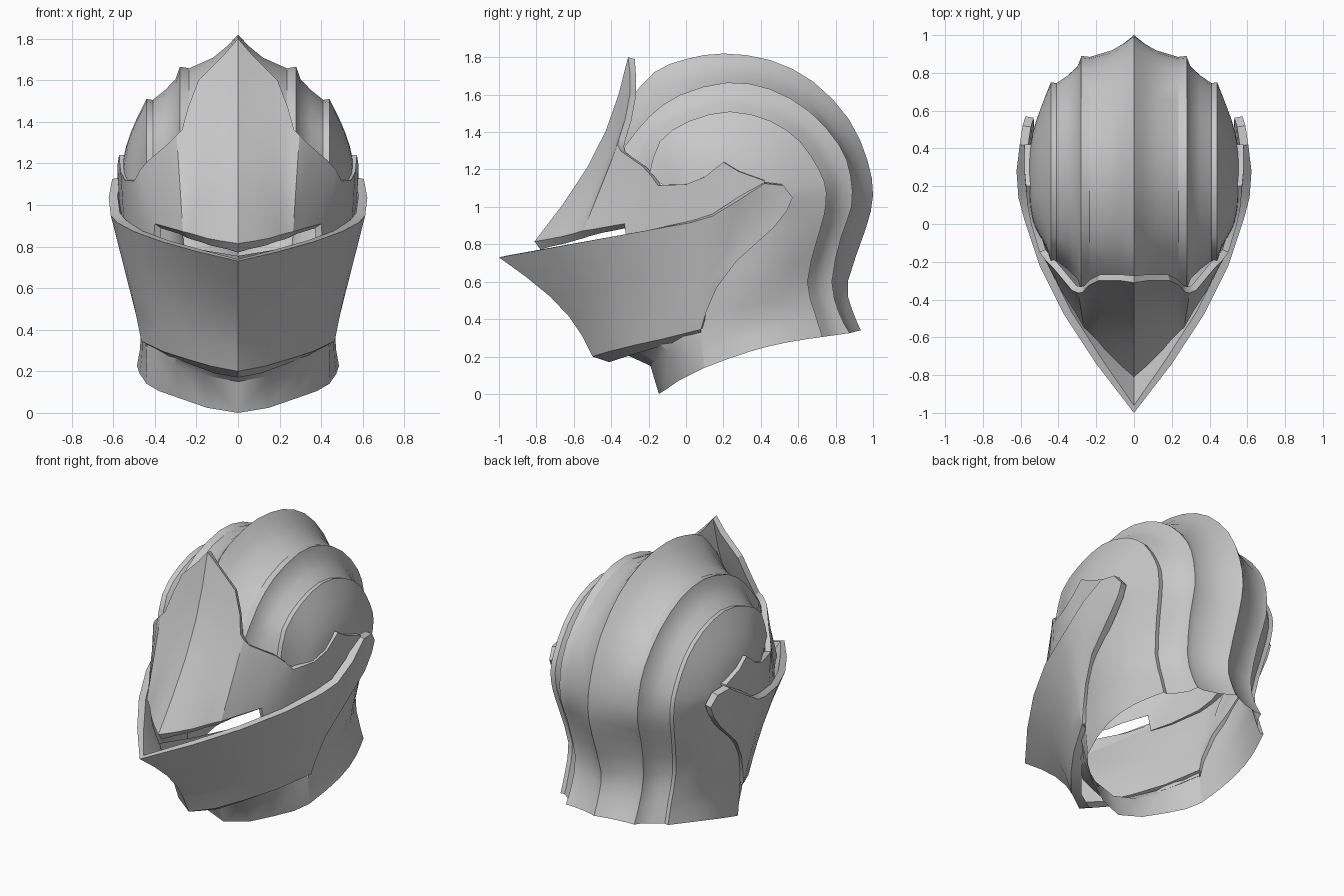
import bpy, math
from mathutils import Vector

if "Cube" in bpy.data.objects:
    bpy.data.objects.remove(bpy.data.objects["Cube"])

steel = bpy.data.materials.new("grey_steel")
steel.diffuse_color = (0.58, 0.58, 0.58, 1)
steel.use_nodes = True
steel.node_tree.nodes["Principled BSDF"].inputs["Base Color"].default_value = steel.diffuse_color
CENTRE = Vector((0, 0.25, 0.85))


def half_shell(name, columns, thickness=0.0, angle=30):
    """Skin equal-length columns of points, mirror across x, optionally thicken inward."""
    n = len(columns[0])
    verts = [Vector(p) for col in columns for p in col]
    faces = [(i * n + j, i * n + j + 1, (i + 1) * n + j + 1, (i + 1) * n + j)
             for i in range(len(columns) - 1) for j in range(n - 1)]
    mesh = bpy.data.meshes.new(name)
    mesh.from_pydata(verts, [], faces)
    mesh.update()
    if sum((p.center - CENTRE).dot(p.normal) * p.area for p in mesh.polygons) < 0:
        mesh.flip_normals()
    mesh.materials.append(steel)
    ob = bpy.data.objects.new(name, mesh)
    bpy.context.collection.objects.link(ob)
    mir = ob.modifiers.new("mirror", 'MIRROR')
    mir.use_clip = True
    mir.merge_threshold = 0.002
    if thickness:
        sol = ob.modifiers.new("thickness", 'SOLIDIFY')
        sol.thickness = thickness
        sol.offset = -1
        sol.use_even_offset = True
    bpy.ops.object.select_all(action='DESELECT')
    ob.select_set(True)
    bpy.context.view_layer.objects.active = ob
    bpy.ops.object.convert(target='MESH')
    bpy.ops.object.shade_smooth_by_angle(angle=math.radians(angle))
    return ob


def smooth_path(pts, steps=2):
    """Catmull-Rom through the points."""
    pts = [Vector(p) for p in pts]
    ext = [2 * pts[0] - pts[1]] + pts + [2 * pts[-1] - pts[-2]]
    out = []
    for i in range(1, len(ext) - 2):
        a, b, c, d = ext[i - 1:i + 3]
        for s in range(steps):
            t = s / steps
            out.append(0.5 * (2 * b + (c - a) * t + (2 * a - 5 * b + 4 * c - d) * t * t
                              + (3 * b - a - 3 * c + d) * t ** 3))
    return out + [pts[-1]]


def plate_columns(top, bottom, rows, sag, fade):
    """Columns between two edges; the middle is pulled back in y near the centre line."""
    cols = []
    for a, b in zip(top, bottom):
        a, b = Vector(a), Vector(b)
        pull = sag * max(0, 1 - b.x / fade)
        cols.append([a.lerp(b, k / rows) + Vector((0, pull * math.sin(math.pi * k / rows), 0))
                     for k in range(rows + 1)])
    return cols


# Skull: side profiles (y, z) at the crest, the two ridges and the ear line
crest = [(-.32, 1.55), (-.17, 1.72), (0, 1.79), (.2, 1.82), (.45, 1.785), (.68, 1.67), (.87, 1.47),
         (.97, 1.25), (1.0, 1.06), (.96, .88), (.865, .60), (.885, .46), (.935, .34)]
ridge = [(-.345, 1.30), (-.20, 1.48), (-.03, 1.60), (.22, 1.665), (.45, 1.63), (.66, 1.51), (.82, 1.33),
         (.88, 1.17), (.885, 1.0), (.83, .84), (.78, .60), (.82, .43), (.875, .325)]
side = [(-.20, 1.16), (-.14, 1.35), (.02, 1.46), (.235, 1.51), (.45, 1.46), (.61, 1.35), (.716, 1.19),
        (.75, 1.08), (.74, .96), (.70, .82), (.65, .60), (.69, .43), (.73, .305)]
ear = [(0, 1.05), (.03, 1.10), (.1, 1.14), (.2, 1.15), (.28, 1.13), (.32, 1.1), (.33, 1.05),
       (.3, 1.0), (.22, .93), (.15, .8), (.1, .55), (.08, .31), (.10, .14)]
ear_x = [.535, .54, .55] + [.557] * 5 + [.54, .52, .47, .44, .44]
bulge = [-.03, -.015] + [0] * 6 + [.005, .025, .055, .04, .06]
nape = [1] * 8 + [.98, .94, .87, .86, .87]      # the ridges draw together at the neck


def band(a, b, x, t):
    return smooth_path([Vector((x * s, *p)).lerp(Vector((x * s, *q)), t)
                        for p, q, s in zip(a, b, nape)])


columns = [band(crest, ridge, x, t) for x, t in
           ((0, 0), (.05, .35), (.12, .72), (.235, 1.05), (.28, 1))]
columns += [band(ridge, side, x, t) for x, t in
            ((.30, .38), (.35, .72), (.41, 1.03), (.44, 1))]
for t in (.13, .28, .45, .62, .8, 1):
    pts = []
    for i, (p, q, ex, b, s) in enumerate(zip(side, ear, ear_x, bulge, nape)):
        wave = math.sin(t * math.pi)
        x = .44 * s + (ex - .44 * s) * math.sin(t * math.pi / 2) + b * wave
        lift = .025 * wave if i > 10 else 0
        pts.append((x, p[0] + (q[0] - p[0]) * t, p[1] + (q[1] - p[1]) * t + lift))
    columns.append(smooth_path(pts))
half_shell("skull", columns, angle=28)

# Neck collar closing the front of the throat, with a flange running up under the visor
flange = [(.43, .08, .40), (.385, -.03, .35), (.30, -.15, .28), (.17, -.27, .235), (0, -.32, .21)]
collar_top = [(.44, .08, .31), (.40, 0, .275), (.30, -.10, .23), (.16, -.165, .18), (0, -.19, .15)]
collar_low = [(.44, .10, .14), (.38, .03, .105), (.28, -.04, .07), (.15, -.105, .025), (0, -.145, 0)]
half_shell("neck_collar", list(zip(flange, collar_top, collar_low)))

# Brow plate with pointed top and eye slit edge
brow_top = [(0, -.31, 1.80), (.07, -.30, 1.72), (.19, -.30, 1.60), (.24, -.325, 1.47),
            (.27, -.36, 1.36), (.295, -.365, 1.335), (.33, -.35, 1.30), (.43, -.23, 1.215),
            (.47, -.19, 1.17), (.50, -.15, 1.115), (.545, 0, 1.12), (.565, .10, 1.16),
            (.572, .20, 1.24), (.58, .28, 1.19), (.58, .42, 1.14)]
brow_low = [(0, -.81, .815), (.07, -.75, .825), (.15, -.67, .84), (.20, -.61, .855),
            (.245, -.565, .868), (.265, -.55, .872), (.31, -.47, .885), (.40, -.33, .91),
            (.41, -.31, .78), (.46, -.18, .79), (.52, 0, .82), (.545, .10, .86),
            (.555, .20, .92), (.57, .28, .99), (.575, .42, 1.08)]
brow = half_shell("brow_plate", plate_columns(brow_top, brow_low, 5, .085, .27), .035, 25)
verts = brow.data.vertices
for v in verts[len(verts) // 2:]:   # the slit edge slopes down toward the inside
    if v.co.y < -.3 and v.co.z < .93:
        v.co.z -= .02

# Lower edge of the eye slit, tucked behind the visor rim
sight_top = [(0, -.80, .755), (.15, -.66, .78), (.31, -.46, .81), (.40, -.31, .84)]
sight_low = [(0, -.76, .65), (.14, -.62, .67), (.30, -.43, .70), (.39, -.29, .74)]
half_shell("sight_band", list(zip(sight_top, sight_low)))

# Lower visor: prow, cheek and pivot end
visor_top = [(0, -1, .73), (.2, -.74, .777), (.37, -.48, .825), (.5, -.22, .872), (.58, .02, .915),
             (.612, .14, .95), (.622, .28, 1.035), (.605, .42, 1.125), (.59, .52, 1.115), (.575, .57, 1.05)]
visor_low = [(0, -.5, .2), (.13, -.42, .225), (.25, -.28, .26), (.36, -.12, .295), (.465, .08, .345),
             (.48, .105, .43), (.51, .165, .57), (.55, .27, .71), (.575, .47, .89), (.575, .54, .98)]
visor = half_shell("lower_visor", plate_columns(visor_top, visor_low, 5, .08, .5), .045, 25)
for v in visor.data.vertices:  # level the rim along its sloping line
    if v.co.y < .02:
        v.co.z = min(v.co.z, .732 + .18 * (v.co.y + 1))

# Turned-in lip under the chin
lip = [(0, -.41, .17), (.11, -.35, .19), (.22, -.22, .23), (.33, -.07, .272), (.43, .08, .325)]
half_shell("chin_lip", list(zip(visor_low[:5], lip)))
